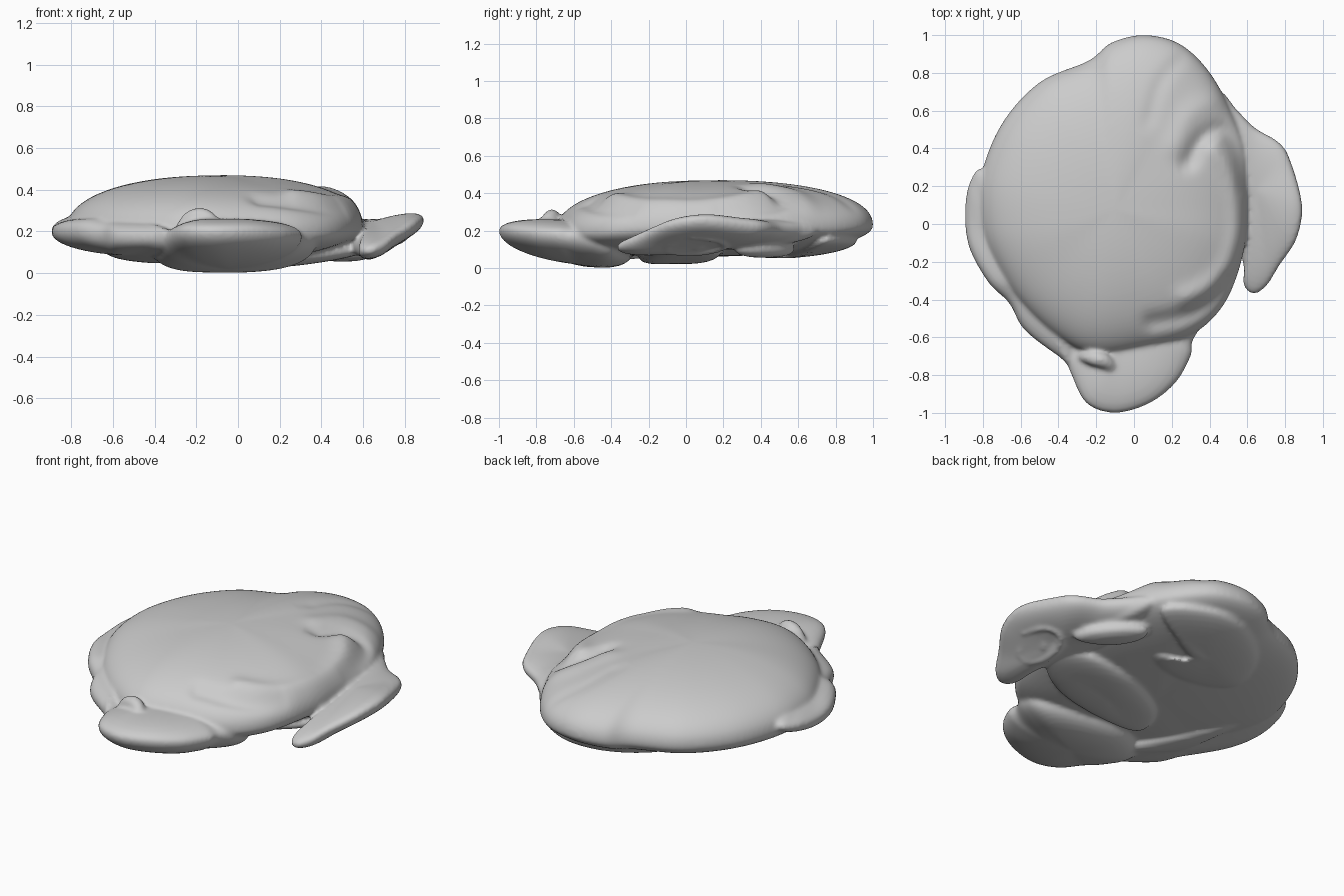
import bpy, bmesh, math
from mathutils import Vector
from mathutils.geometry import intersect_point_line

if "Cube" in bpy.data.objects:
    bpy.data.objects.remove(bpy.data.objects["Cube"])


def spline(pts, steps, closed):
    # Catmull-Rom through the control points
    n, out = len(pts), []
    P = [Vector(p) for p in pts]
    get = (lambda i: P[i % n]) if closed else (lambda i: P[max(0, min(n - 1, i))])
    for i in range(n if closed else n - 1):
        a, b, c, d = get(i - 1), get(i), get(i + 1), get(i + 2)
        for k in range(steps):
            t = k / steps
            out.append(0.5 * (2 * b + (c - a) * t + (2 * a - 5 * b + 4 * c - d) * t * t
                              + (3 * b - a - 3 * c + d) * t ** 3))
    if not closed:
        out.append(P[-1])
    return out


def crease_height(x, y, creases):
    total = 0
    q = Vector((x, y, 0))
    for line, amp, width in creases:
        best = 9
        for a, b in zip(line, line[1:]):
            p, t = intersect_point_line(q, a, b)
            p = a if t < 0 else b if t > 1 else p
            best = min(best, (q - p).length)
        total += amp * math.exp(-(best / width) ** 2)
    return total


def lobe(name, outline, centre, up, down, power=2.3, rings=16, steps=6, creases=()):
    # Soft cushion: outline of (x, y, rim height) swept to a rounded top and bottom
    rim = spline(outline, steps, True)
    c = Vector((centre[0], centre[1], sum(p.z for p in rim) / len(rim)))
    bm = bmesh.new()
    loops = []
    for r in range(1, 2 * rings):
        a = math.pi * r / (2 * rings)
        s = math.sin(a) ** (2 / power)
        h = abs(math.cos(a)) ** (2 / power)
        top = r < rings
        ring = []
        for p in rim:
            v = c.lerp(p, s)
            v.z += up * h if top else -down * h
            if top and creases:
                v.z += crease_height(v.x, v.y, creases) * min(1, h * 2)
            ring.append(bm.verts.new(v))
        loops.append(ring)
    n = len(rim)
    for A, B in zip(loops, loops[1:]):
        for i in range(n):
            j = (i + 1) % n
            bm.faces.new((A[i], B[i], B[j], A[j]))
    for ring, z in ((loops[0], up), (loops[-1], -down)):
        pole = bm.verts.new((c.x, c.y, c.z + z))
        for i in range(n):
            bm.faces.new((pole, ring[i], ring[(i + 1) % n]))
    bmesh.ops.recalc_face_normals(bm, faces=bm.faces[:])
    me = bpy.data.meshes.new(name)
    bm.to_mesh(me)
    bm.free()
    ob = bpy.data.objects.new(name, me)
    bpy.context.collection.objects.link(ob)
    return ob


def roll(name, pts, radius):
    # Tapered rounded roll along a path, turned into a mesh
    cu = bpy.data.curves.new(name, 'CURVE')
    cu.dimensions = '3D'
    cu.bevel_depth = radius
    cu.bevel_resolution = 4
    cu.use_fill_caps = True
    path = spline(pts, 6, False)
    sp = cu.splines.new('POLY')
    sp.points.add(len(path) - 1)
    for i, (q, p) in enumerate(zip(sp.points, path)):
        q.co = (*p, 1)
        q.radius = max(0.1, math.sin(math.pi * i / (len(path) - 1)) ** 0.5)
    tmp = bpy.data.objects.new(name + "_path", cu)
    ob = bpy.data.objects.new(name, bpy.data.meshes.new_from_object(tmp))
    bpy.data.objects.remove(tmp)
    bpy.context.collection.objects.link(ob)
    return ob


def line(pts):
    return spline([(x, y, 0) for x, y in pts], 3, False)


# Main domed body with the spiral fold pressed into its top
folds = [
    (line([(0.29, 0.33), (0.36, 0.45), (0.47, 0.5), (0.55, 0.4), (0.6, 0.2)]), -0.03, 0.045),
    (line([(0.42, 0.4), (0.52, 0.25), (0.56, 0.0), (0.5, -0.22), (0.4, -0.33), (0.28, -0.39)]), 0.025, 0.055),
    (line([(0.1, -0.52), (0.25, -0.49), (0.4, -0.42), (0.5, -0.3)]), -0.025, 0.045),
    (line([(0.22, 0.42), (0.3, 0.58), (0.44, 0.66)]), 0.014, 0.06),
    (line([(0.08, 0.55), (0.14, 0.75), (0.25, 0.88)]), -0.01, 0.04),
]
body = lobe("domed_body", [
    (0.6, 0.1, 0.22), (0.59, 0.4, 0.22), (0.5, 0.63, 0.22), (0.38, 0.83, 0.22), (0.23, 0.96, 0.23),
    (0.05, 1.0, 0.23), (-0.12, 0.96, 0.22), (-0.24, 0.865, 0.21), (-0.5, 0.75, 0.21), (-0.7, 0.53, 0.21),
    (-0.81, 0.25, 0.21), (-0.81, 0, 0.21), (-0.74, -0.2, 0.21), (-0.6, -0.42, 0.2), (-0.4, -0.6, 0.2),
    (-0.2, -0.69, 0.2), (0.05, -0.66, 0.2), (0.3, -0.59, 0.19), (0.48, -0.42, 0.2), (0.58, -0.15, 0.22)],
    (-0.1, 0.08), 0.257, 0.15, power=2.2, rings=26, steps=7, creases=folds)

# Outer flaps
parts = [lobe("right_flap", [
    (0.45, 0.7, 0.2), (0.54, 0.61, 0.21), (0.64, 0.51, 0.21), (0.77, 0.43, 0.22), (0.83, 0.33, 0.23),
    (0.89, 0.1, 0.255), (0.86, -0.08, 0.235), (0.77, -0.22, 0.18), (0.7, -0.33, 0.13), (0.63, -0.37, 0.11),
    (0.58, -0.32, 0.11), (0.58, -0.22, 0.12), (0.52, 0, 0.14), (0.4, 0.3, 0.17), (0.35, 0.55, 0.18)],
    (0.65, 0.18), 0.07, 0.08, rings=18)]
parts.append(lobe("front_flap", [
    (0.37, -0.5, 0.15), (0.31, -0.62, 0.17), (0.3, -0.7, 0.18), (0.22, -0.84, 0.19), (0.08, -0.95, 0.2),
    (-0.1, -1.0, 0.2), (-0.25, -0.95, 0.2), (-0.33, -0.8, 0.18), (-0.38, -0.65, 0.14), (-0.4, -0.45, 0.1),
    (-0.2, -0.3, 0.09), (0.1, -0.3, 0.09), (0.33, -0.38, 0.11)],
    (-0.05, -0.58), 0.095, 0.135, power=2.1))
parts.append(lobe("left_flap", [
    (-0.79, 0.29, 0.23), (-0.87, 0.22, 0.22), (-0.895, 0.05, 0.2), (-0.87, -0.13, 0.2), (-0.77, -0.31, 0.2),
    (-0.66, -0.42, 0.18), (-0.58, -0.56, 0.17), (-0.4, -0.7, 0.17), (-0.3, -0.76, 0.16),
    (-0.2, -0.55, 0.1), (-0.35, -0.3, 0.09), (-0.6, 0.1, 0.13)],
    (-0.58, -0.28), 0.085, 0.085))

# Pinched nub where the front flap meets the body
parts.append(roll("front_nub", [(-0.29, -0.7, 0.21), (-0.22, -0.71, 0.265), (-0.15, -0.73, 0.265),
                                (-0.08, -0.8, 0.2)], 0.042))

# Folds on the underside
parts.append(lobe("back_under_fold", [
    (0.42, 0.74, 0.15), (0.2, 0.9, 0.15), (-0.05, 0.88, 0.14), (-0.28, 0.7, 0.12), (-0.36, 0.45, 0.1),
    (-0.2, 0.3, 0.1), (0.08, 0.3, 0.1), (0.2, 0.42, 0.1), (0.05, 0.5, 0.1), (0.2, 0.6, 0.11)],
    (-0.03, 0.6), 0.05, 0.06, rings=10))
parts.append(lobe("centre_under_fold", [
    (0.62, 0.02, 0.12), (0.45, 0.17, 0.1), (0.15, 0.16, 0.07), (-0.15, 0, 0.06), (-0.23, -0.22, 0.06),
    (0.0, -0.25, 0.06), (0.3, -0.22, 0.08), (0.5, -0.13, 0.1)],
    (0.15, -0.04), 0.06, 0.055, rings=10))
parts.append(lobe("under_pad", [
    (0.64, 0.26, 0.1), (0.63, 0.38, 0.1), (0.52, 0.52, 0.1), (0.4, 0.58, 0.1),
    (0.36, 0.5, 0.1), (0.46, 0.34, 0.1)],
    (0.5, 0.42), 0.06, 0.045, rings=8))

# Scroll beneath the right flap
parts.append(roll("flap_scroll", [
    (0.7 + (0.15 - 0.011 * i) * math.cos(i * 0.8) * 0.7, 0.02 + (0.22 - 0.016 * i) * math.sin(i * 0.8),
     0.125 + 0.035 * math.cos(i * 0.8)) for i in range(12)], 0.03))

# Melt all folds into one soft skin
bpy.ops.object.select_all(action='DESELECT')
for ob in parts + [body]:
    ob.select_set(True)
bpy.context.view_layer.objects.active = body
bpy.ops.object.join()
body.name = "melted_body"
remesh = body.modifiers.new("melt", 'REMESH')
remesh.mode = 'VOXEL'
remesh.voxel_size = 0.012
remesh.use_smooth_shade = True
soften = body.modifiers.new("soften", 'SMOOTH')
soften.factor = 0.5
soften.iterations = 5
